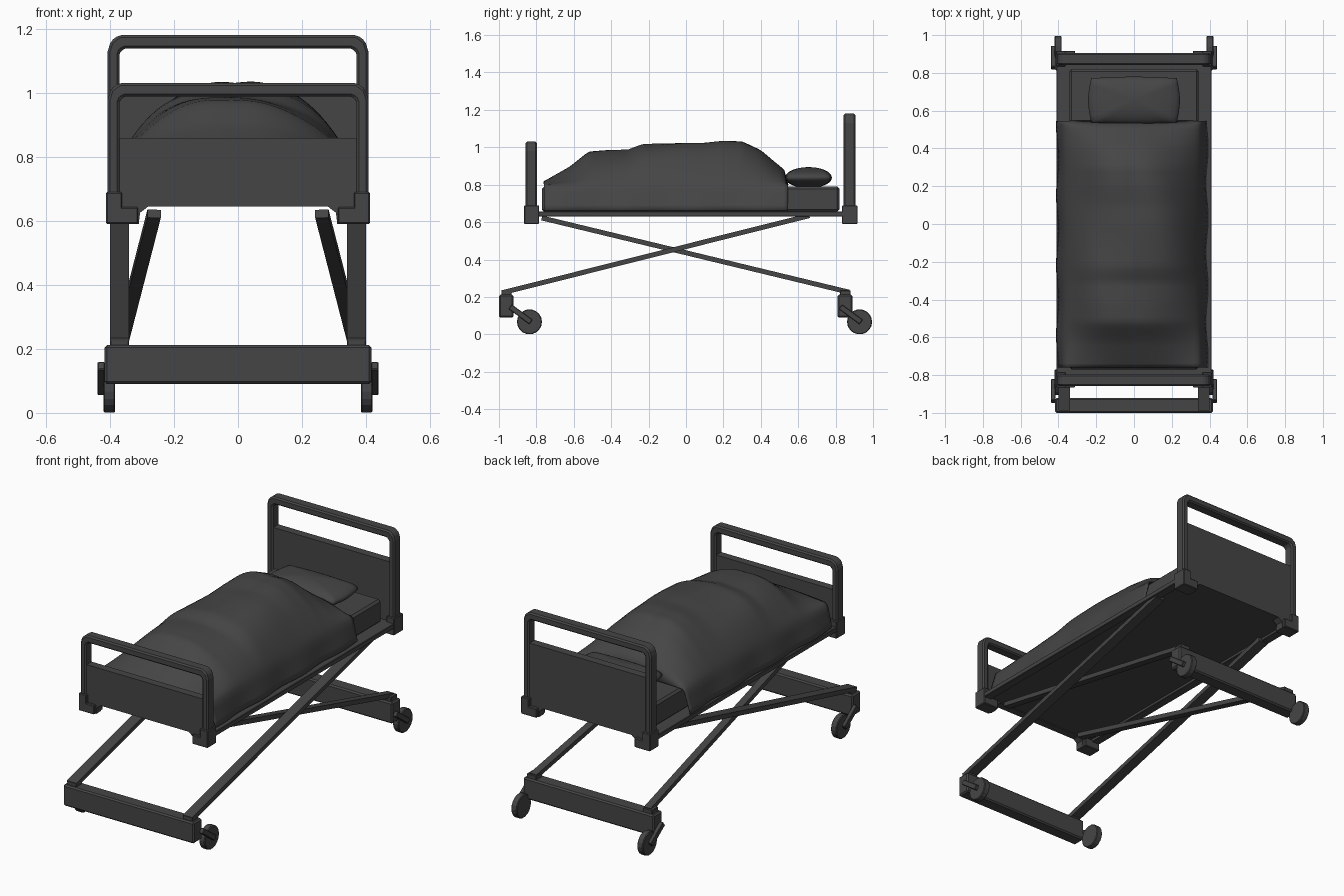
import bpy, bmesh, math
from mathutils import Vector, Matrix

if "Cube" in bpy.data.objects:
    bpy.data.objects.remove(bpy.data.objects["Cube"])

grey = bpy.data.materials.new("dark_grey")
grey.diffuse_color = (0.06, 0.06, 0.06, 1)
grey.use_nodes = True
grey.node_tree.nodes["Principled BSDF"].inputs["Base Color"].default_value = grey.diffuse_color


def finish(name, bm, bevel=0.0, smooth=False):
    bmesh.ops.recalc_face_normals(bm, faces=bm.faces)
    me = bpy.data.meshes.new(name)
    bm.to_mesh(me)
    bm.free()
    ob = bpy.data.objects.new(name, me)
    bpy.context.collection.objects.link(ob)
    me.materials.append(grey)
    for p in me.polygons:
        p.use_smooth = smooth
    if bevel:
        m = ob.modifiers.new("bevel", 'BEVEL')
        m.width = bevel
        m.segments = 1
        m.limit_method = 'ANGLE'
    return ob


def box(name, lo, hi, bevel=0.0):
    lo, hi = Vector(lo), Vector(hi)
    bm = bmesh.new()
    size = [abs(c) for c in hi - lo]
    bmesh.ops.create_cube(bm, size=1, matrix=Matrix.Translation((lo + hi) / 2) @ Matrix.Diagonal((*size, 1)))
    return finish(name, bm, bevel)


def beam(name, a, b, width, thick, bevel=0.0):
    # box running from a to b, width roughly along x
    a, b = Vector(a), Vector(b)
    d = b - a
    yv = d.normalized()
    xv = (Vector((1, 0, 0)) - yv * yv.x).normalized()
    zv = xv.cross(yv)
    rot = Matrix((xv, yv, zv)).transposed().to_4x4()
    bm = bmesh.new()
    bmesh.ops.create_cube(bm, size=1, matrix=Matrix.Translation((a + b) / 2) @ rot
                          @ Matrix.Diagonal((width, d.length, thick, 1)))
    return finish(name, bm, bevel)


def plate(name, loops, y0, y1, bevel=0.0):
    # extrude flat xz polygons along y
    bm = bmesh.new()
    cache = {}
    for loop in loops:
        vs = [cache.setdefault(p, None) or bm.verts.new((p[0], y0, p[1])) for p in loop]
        for p, v in zip(loop, vs):
            cache[p] = v
        bm.faces.new(vs)
    r = bmesh.ops.extrude_face_region(bm, geom=bm.faces[:])
    bmesh.ops.translate(bm, vec=(0, y1 - y0, 0),
                        verts=[g for g in r["geom"] if isinstance(g, bmesh.types.BMVert)])
    return finish(name, bm, bevel)


def mirrored(pts):
    return pts + [(-x, z) for x, z in reversed(pts)]


# Head and foot boards
def board(name, y0, y1, top, panel_top):
    outer = mirrored([(.407, .66), (.407, top - .05), (.397, top - .018), (.372, top)])
    inner = mirrored([(.37, .66), (.37, top - .06), (.365, top - .048), (.352, top - .042)])
    quads = [[outer[i], outer[i + 1], inner[i + 1], inner[i]] for i in range(len(outer) - 1)]
    plate(name + "_frame", quads, y0, y1, .008)
    arch = mirrored([(.385, panel_top), (.40, .66), (.40, .59), (.31, .59), (.306, .625), (.28, .645)])
    plate(name + "_panel", [arch], y0 + .008, y1 - .008)
    for s in (-1, 1):
        box(name + "_corner_block", (s * .312, y0 - .008, .59), (s * .412, y1 + .012, .643), .004)
        box(name + "_corner_sleeve", (s * .362, y0 - .008, .62), (s * .412, y1 + .012, .69), .004)


board("footboard", -.858, -.797, 1.03, .858)
board("headboard", .842, .905, 1.18, 1.0)

# Bed platform
box("platform", (-.40, -.80, .646), (.40, .85, .658))
for s in (-1, 1):
    box("platform_side_rail", (s * .36, -.80, .63), (s * .41, .85, .658), .003)

# Mattress
box("mattress", (-.342, -.77, .655), (.342, .82, .79), .012)

# Pillow, a squared-off ellipsoid
bm = bmesh.new()
bmesh.ops.create_uvsphere(bm, u_segments=40, v_segments=20, radius=1)
for v in bm.verts:
    x, y, z = v.co
    r = math.hypot(x, y) or 1e-6
    m = max(abs(x), abs(y)) / r or 1
    k = (1 / m) ** .8 if r > 1e-5 else 1
    v.co = (x * k * .243, .655 + y * k * .125, .838 + z * .056)
finish("pillow", bm, smooth=True)

# Blanket draped over a raised shape
crest = [(-.76, .815), (-.62, .893), (-.52, .972), (-.42, .982), (-.31, .985), (-.23, 1.015),
         (0, 1.02), (.1, 1.017), (.2, 1.028), (.30, 1.025), (.40, .98), (.527, .875), (.545, .80)]


def crest_height(y):
    for (a, h), (b, k) in zip(crest, crest[1:]):
        if y <= b + 1e-6:
            return h + (k - h) * (y - a) / (b - a)
    return crest[-1][1]


rows, cols = 58, 44
bm = bmesh.new()
grid = []
for j in range(rows + 1):
    y = -.76 + 1.305 * j / rows
    h = crest_height(y)
    row = []
    for i in range(cols + 1):
        s = 2 * i / cols - 1
        side = 1 if s > 0 else -1
        q = min(abs(s) / .8, 1)
        k = max(0, (abs(s) - .8) / .2)
        lift = h - .795
        x = -.01 + .358 * side * q
        # narrower mound towards the head and feet
        power = 2.7 - .7 * math.sin(max(0, abs(y + .1) - .2) * 2)
        z = .795 + lift * (1 - q ** power)
        z += .05 * lift * math.sin(9 * x + 7 * y) * q * (1 - q) * 4
        x += side * k * (.036 + .006 * math.sin(17 * y + side))
        z -= .132 * k
        row.append(bm.verts.new((x, y, z)))
    grid.append(row)
for j in range(rows):
    for i in range(cols):
        bm.faces.new((grid[j][i], grid[j][i + 1], grid[j + 1][i + 1], grid[j + 1][i]))
blanket = finish("blanket", bm, smooth=True)
thick = blanket.modifiers.new("thickness", 'SOLIDIFY')
thick.thickness = .006
thick.offset = 0

# Base bars, one under each end
for end, y0, y1 in (("front", -1.0, -.922), ("rear", .81, .89)):
    box(end + "_base_bar", (-.417, y0, .09), (.417, y1, .212), .008)
    for s in (-1, 1):
        box(end + "_arm_bracket", (s * .34, y0 + .014, .205), (s * .40, y1 - .01, .235), .003)

# Scissor lift arms
for s in (-1, 1):
    beam("outer_lift_arm", (s * .37, -.985, .222), (s * .37, .66, .635), .06, .026)
    beam("inner_lift_arm", (s * .262, -.77, .622), (s * .364, .87, .226), .042, .026)

# Casters
for end, wy, ay in (("front", -.837, -.94), ("rear", .928, .825)):
    for s in (-1, 1):
        bm = bmesh.new()
        bmesh.ops.create_cone(bm, cap_ends=True, segments=18, radius1=.067, radius2=.067, depth=.037,
                              matrix=Matrix.Translation((s * .402, wy, .067)) @ Matrix.Rotation(math.pi / 2, 4, 'Y'))
        finish(end + "_wheel", bm, .004)
        beam(end + "_caster_arm", (s * .427, ay, .148), (s * .427, wy + .008, .066), .024, .03, .003)
